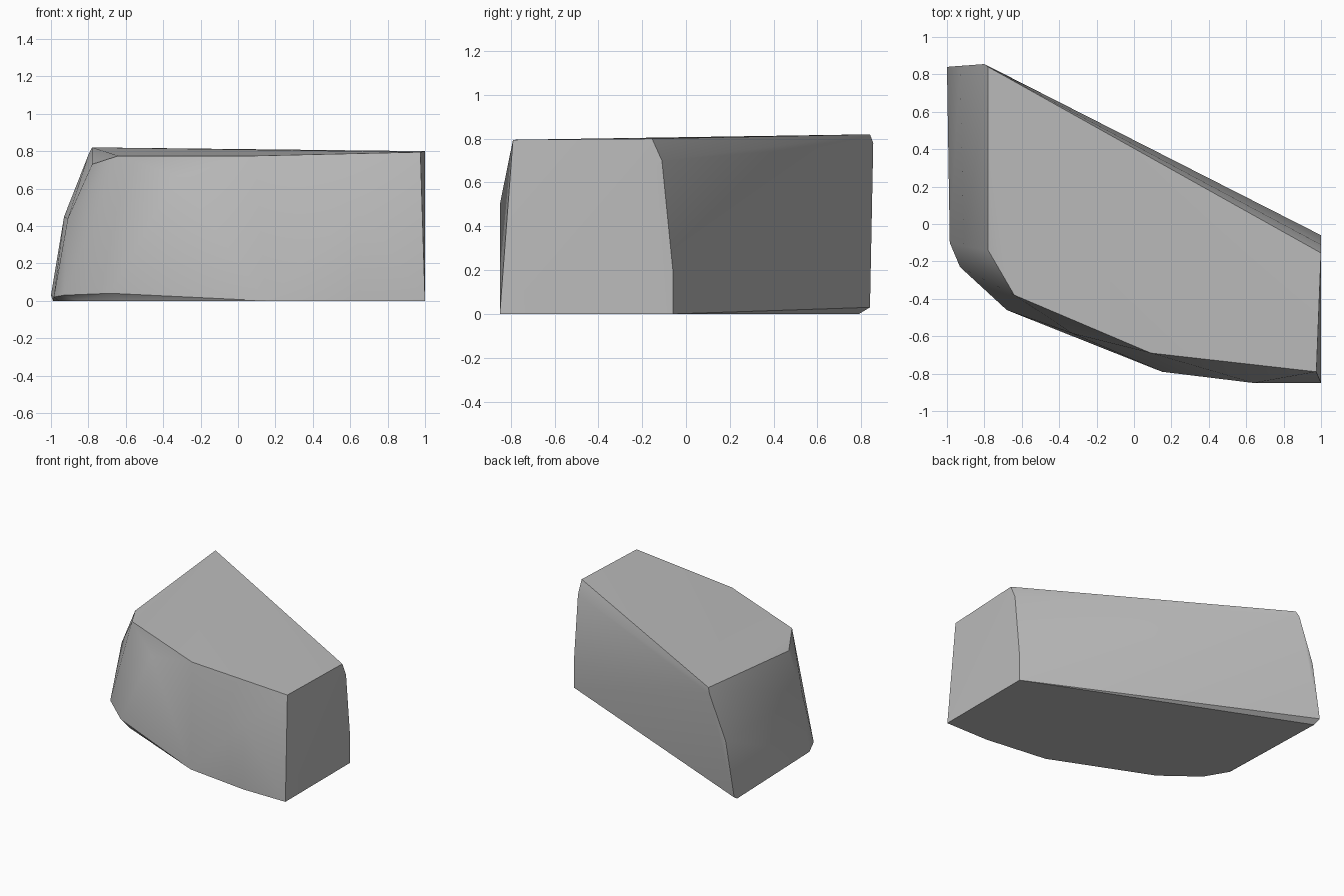
import bpy, bmesh, math

cube = bpy.data.objects.get("Cube")
if cube:
    bpy.data.objects.remove(cube)

# Stone colour
mat = bpy.data.materials.new("stone_grey")
mat.use_nodes = True
grey = (0.5, 0.5, 0.5, 1)
mat.diffuse_color = grey
mat.node_tree.nodes["Principled BSDF"].inputs["Base Color"].default_value = grey

# Outlines of the block, from the base upward
base = [(-.99, .79, 0), (-.96, -.1, 0), (-.86, -.27, 0), (-.6, -.47, 0),
        (.15, -.79, 0), (.64, -.85, 0), (1, -.85, 0), (1, -.06, 0)]
lower_edge = [(-1, .84, .03), (-.985, -.1, .02), (-.93, -.23, .03), (-.68, -.46, .04)]
waist = [(-.93, .845, .45), (-.91, -.12, .44), (.64, -.85, .5), (1, -.06, .2)]
shoulder = [(-.8, .855, .78), (-.33, -.585, .67), (1, -.11, .7)]
crown = [(-.78, .84, .82), (-.78, -.14, .73), (-.64, -.38, .775),
         (.09, -.69, .775), (.975, -.79, .795), (1, -.155, .8)]

# Wrap the outlines in one chiselled skin
bm = bmesh.new()
for point in base + lower_edge + waist + shoulder + crown:
    bm.verts.new(point)
hull = bmesh.ops.convex_hull(bm, input=bm.verts)
loose = [v for v in bm.verts if not v.link_faces]
bmesh.ops.delete(bm, geom=loose, context='VERTS')
bmesh.ops.dissolve_limit(bm, angle_limit=math.radians(2), verts=bm.verts, edges=bm.edges)
bmesh.ops.recalc_face_normals(bm, faces=bm.faces)

mesh = bpy.data.meshes.new("rock_block")
bm.to_mesh(mesh)
bm.free()
mesh.materials.append(mat)
rock = bpy.data.objects.new("rock_block", mesh)
bpy.context.collection.objects.link(rock)

# Soft facets with sharp corners
bpy.ops.object.select_all(action='DESELECT')
rock.select_set(True)
bpy.context.view_layer.objects.active = rock
bpy.ops.object.shade_smooth_by_angle(angle=math.radians(30))
